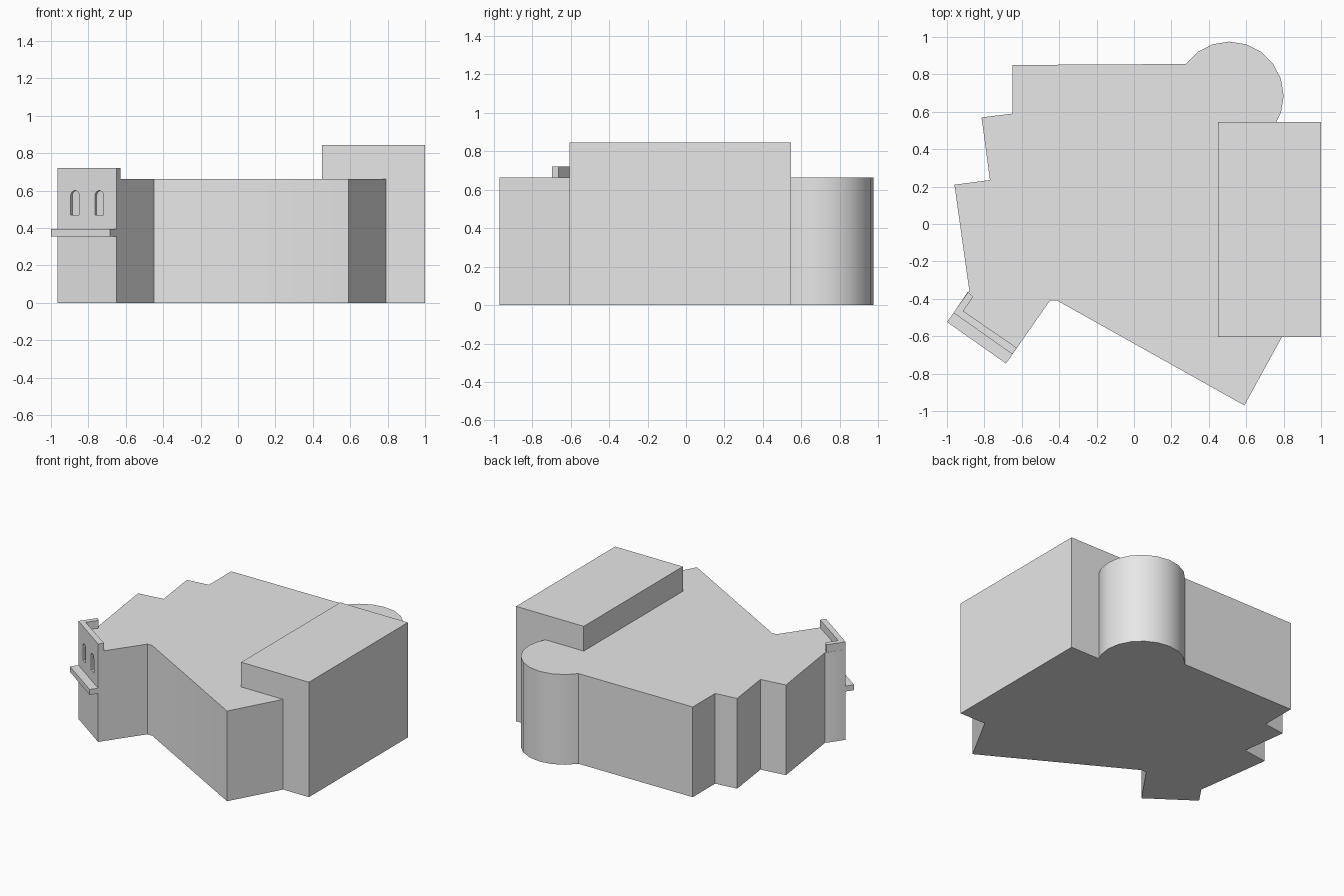
import bpy, bmesh, math
from mathutils import Vector

cube = bpy.data.objects.get("Cube")
if cube:
    bpy.data.objects.remove(cube, do_unlink=True)

plaster = bpy.data.materials.new("light_grey_plaster")
plaster.use_nodes = True
GREY = (0.8, 0.8, 0.8, 1)
plaster.diffuse_color = GREY
for node in plaster.node_tree.nodes:
    if node.type == 'BSDF_PRINCIPLED':
        node.inputs["Base Color"].default_value = GREY


def extruded(name, outline, sweep):
    """Solid made by sweeping a closed 3D outline along a vector."""
    bm = bmesh.new()
    face = bm.faces.new([bm.verts.new(p) for p in outline])
    swept = bmesh.ops.extrude_face_region(bm, geom=[face])
    moved = [g for g in swept["geom"] if isinstance(g, bmesh.types.BMVert)]
    bmesh.ops.translate(bm, verts=moved, vec=sweep)
    bmesh.ops.recalc_face_normals(bm, faces=bm.faces)
    mesh = bpy.data.meshes.new(name)
    bm.to_mesh(mesh)
    bm.free()
    mesh.materials.append(plaster)
    obj = bpy.data.objects.new(name, mesh)
    bpy.context.collection.objects.link(obj)
    return obj


def prism(name, plan, z0, z1):
    return extruded(name, [(x, y, z0) for x, y in plan], (0, 0, z1 - z0))


def activate(obj):
    bpy.ops.object.select_all(action='DESELECT')
    obj.select_set(True)
    bpy.context.view_layer.objects.active = obj


ROOF = 0.663

# Main building: angled walls with a round tower on the back corner
tower = [(0.51 + 0.29 * math.cos(math.radians(a)), 0.685 + 0.29 * math.sin(math.radians(a)))
         for a in range(144, -37, -18)]
plan = [(-0.88, -0.36), (-0.96, 0.21), (-0.77, 0.235), (-0.815, 0.57), (-0.65, 0.59),
        (-0.65, 0.85)] + tower + [(0.5, 0.5), (0.5, -0.58), (0.804, -0.58),
        (0.59, -0.97), (-0.41, -0.41), (-0.45, -0.41), (-0.65, -0.697),
        (-0.965, -0.475), (-0.89, -0.365)]
body = prism("main_building", plan, 0, ROOF)

# Tall side block
prism("tall_side_block", [(0.45, -0.605), (1, -0.605), (1, 0.545), (0.45, 0.545)], 0, 0.845)

# Axes of the angled front wing
left = Vector((-0.965, -0.475, 0))
right = Vector((-0.65, -0.697, 0))
along = (right - left).normalized()
out = Vector((along.y, -along.x, 0))
up = Vector((0, 0, 1))

# Arched window recesses cut into the wing
for share in (0.295, 0.708):
    base = left.lerp(right, share) + out * 0.05 + up * 0.47
    half = 0.028
    arch = [base - along * half, base + along * half]
    for i in range(11):
        t = math.pi * i / 10
        arch.append(base + along * half * math.cos(t) + up * (0.102 + half * math.sin(t)))
    cutter = extruded("window_cutter", arch, -out * 0.066)
    cutter.hide_render = True
    cut = body.modifiers.new("window", 'BOOLEAN')
    cut.operation = 'DIFFERENCE'
    cut.solver = 'EXACT'
    cut.object = cutter
    activate(body)
    bpy.ops.object.modifier_apply(modifier=cut.name)
    bpy.data.objects.remove(cutter, do_unlink=True)

activate(body)
bpy.ops.object.shade_smooth_by_angle(angle=math.radians(30))

# Balcony ledge across the wing front
ledge = [left, right, right + out * 0.06, left + out * 0.06]
prism("balcony_ledge", [p.xy for p in ledge], 0.355, 0.395)

# Parapet on the wing roof, returning along its left side
prism("wing_parapet", [(-0.965, -0.475), (-0.65, -0.697), (-0.627, -0.662),
                       (-0.913, -0.465), (-0.86, -0.39), (-0.887, -0.364)], ROOF, 0.72)
